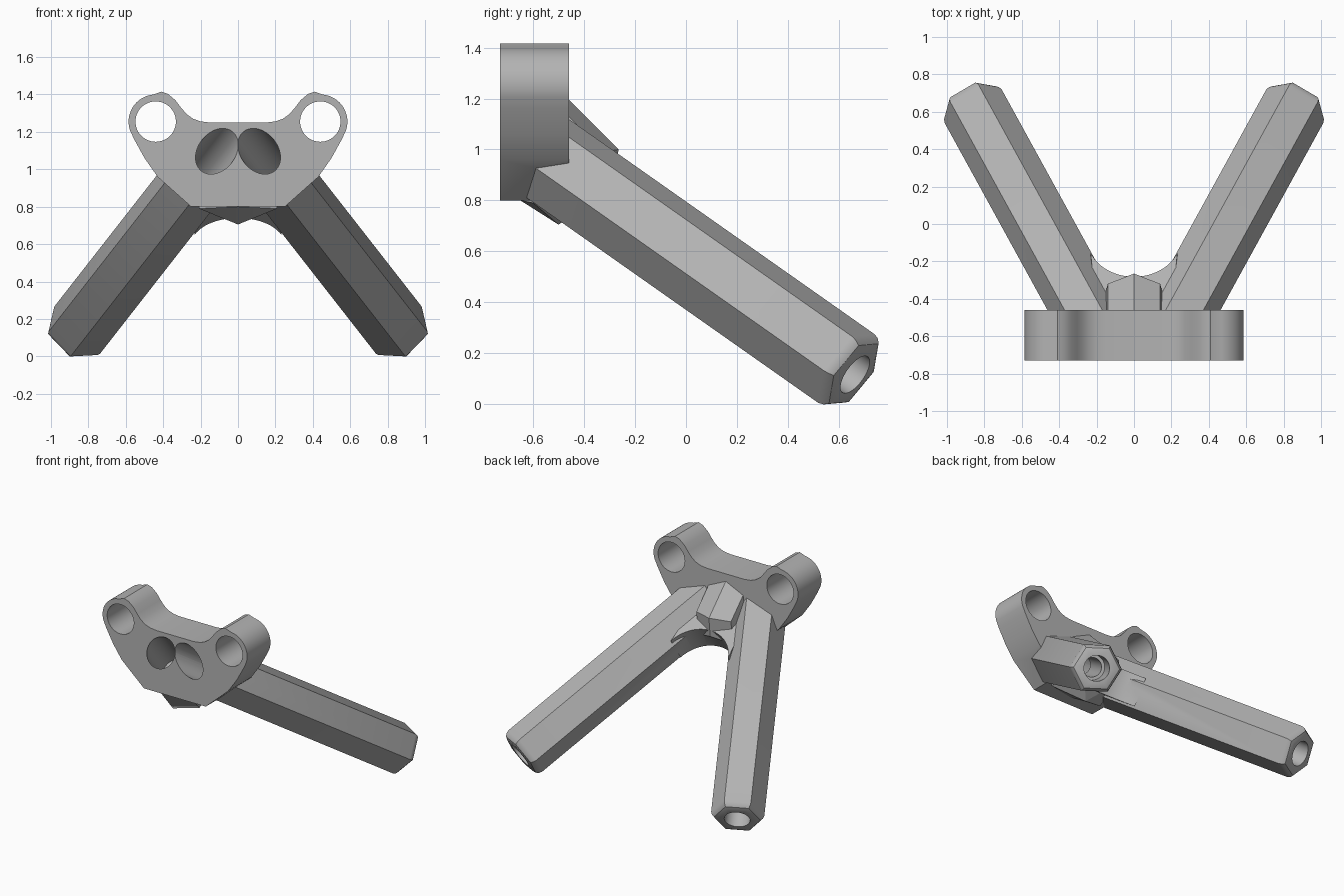
import bpy, bmesh
from math import sin, cos, radians, pi
from mathutils import Vector

cube = bpy.data.objects.get("Cube")
if cube:
    bpy.data.objects.remove(cube, do_unlink=True)

grey = bpy.data.materials.new("plain_grey")
grey.use_nodes = True
colour = (0.45, 0.45, 0.45, 1)
grey.diffuse_color = colour
grey.node_tree.nodes["Principled BSDF"].inputs["Base Color"].default_value = colour


def finish(name, bm):
    bmesh.ops.recalc_face_normals(bm, faces=bm.faces)
    mesh = bpy.data.meshes.new(name)
    bm.to_mesh(mesh)
    bm.free()
    mesh.materials.append(grey)
    obj = bpy.data.objects.new(name, mesh)
    bpy.context.collection.objects.link(obj)
    return obj


def loft(bm, rings):
    """Skin a list of equal point rings and cap both ends."""
    rows = [[bm.verts.new(p) for p in ring] for ring in rings]
    n = len(rows[0])
    for a, b in zip(rows, rows[1:]):
        for i in range(n):
            j = (i + 1) % n
            bm.faces.new((a[i], a[j], b[j], b[i]))
    bm.faces.new(rows[0])
    bm.faces.new(rows[-1])


def combine(base, other, operation):
    mod = base.modifiers.new("combine", "BOOLEAN")
    mod.operation = operation
    mod.solver = "EXACT"
    mod.object = other
    other.hide_render = True
    bpy.context.view_layer.objects.active = base
    bpy.ops.object.modifier_apply(modifier=mod.name)
    bpy.data.objects.remove(other, do_unlink=True)


# Axis frame of the left leg; the right one is mirrored
END = Vector((0.86, 0.63, 0.14))
AXIS = Vector((1, 1.82, -1.28)).normalized()
OUT = AXIS.cross(Vector((0, 0, 1))).normalized()
UP = OUT.cross(AXIS)


def leg_rings(side, steps, sides, turn=0.0):
    rings = []
    for t, r in steps:
        ring = []
        for i in range(sides):
            a = turn + 2 * pi * i / sides
            p = END + AXIS * t + (OUT * cos(a) + UP * sin(a)) * r
            ring.append((p.x * side, p.y, p.z))
        rings.append(ring)
    return rings


def make_leg(name, side):
    bm = bmesh.new()
    steps = [(-2.0, .177), (0, .177), (.022, .17), (.038, .155), (.045, .135)]
    loft(bm, leg_rings(side, steps, 6, radians(-3)))
    # trim the root so that it stays inside the plate
    for co, no in (((0, -.72, 0), (0, -1, 0)), ((0, 0, 1.2), (0, 0, 1))):
        geom = bm.verts[:] + bm.edges[:] + bm.faces[:]
        cut = bmesh.ops.bisect_plane(bm, geom=geom, plane_co=co, plane_no=no,
                                     clear_outer=True)["geom_cut"]
        edges = [e for e in cut if isinstance(e, bmesh.types.BMEdge)]
        bmesh.ops.contextual_create(bm, geom=edges)
    return finish(name, bm)


# Plate with two ears
half = [(.25, .8), (.43, .96), (.5, 1.06), (.555, 1.16)]
for i in range(17):
    a = radians(-20 + 105 * i / 16)
    half.append((.44 + .145 * cos(a), 1.255 + .145 * sin(a)))
half += [(.41, 1.415), (.375, 1.403), (.335, 1.37), (.305, 1.33),
         (.275, 1.295), (.24, 1.27), (.2, 1.256), (.15, 1.25)]
outline = half + [(-x, z) for x, z in reversed(half)]
bm = bmesh.new()
loft(bm, [[(x, y, z) for x, z in outline] for y in (-.73, -.46)])
bracket = finish("mounting_bracket", bm)

# Legs
for name, side in (("left_leg", 1), ("right_leg", -1)):
    combine(bracket, make_leg(name, side), "UNION")

# Rounded web in the crotch between the legs
web = [(-.2, .5), (.2, .5)]
for i in range(25):
    a = radians(-22 - 136 * i / 24)
    web.append((.25 * cos(a), .978 + .25 * sin(a)))
apex = Vector((0, -.935, 1.24))
along = Vector((0, .818, -.575))
normal = Vector((0, .575, .818))
bm = bmesh.new()
loft(bm, [[apex + along * s + normal * h + Vector((x, 0, 0)) for x, s in web]
          for h in (-.1, .1)])
combine(bracket, finish("crotch_web", bm), "UNION")

# Ridged lobe behind the plate
bm = bmesh.new()
for x, y, z in [(0, -.5, 1.235), (0, -.265, 1.0), (.14, -.5, 1.17),
                (.14, -.32, .99), (0, -.28, .86), (.14, -.34, .82),
                (0, -.5, .705), (.21, -.6, .79), (0, -.65, .8)]:
    for sx in ((x, -x) if x else (0,)):
        bm.verts.new((sx, y, z))
bmesh.ops.convex_hull(bm, input=bm.verts)
bmesh.ops.dissolve_limit(bm, angle_limit=radians(1), verts=bm.verts, edges=bm.edges)
combine(bracket, finish("centre_lobe", bm), "UNION")

# Stepped bores along the legs and round holes through the ears
bore = [(-2.06, .1), (-.6, .1), (-.6, .065), (-.15, .065), (-.15, .086), (.2, .086)]
for side in (1, -1):
    bm = bmesh.new()
    loft(bm, leg_rings(side, bore, 48))
    combine(bracket, finish("bore_cutter", bm), "DIFFERENCE")
    bm = bmesh.new()
    circle = [2 * pi * i / 48 for i in range(48)]
    loft(bm, [[(side * .44 + .108 * cos(a), y, 1.255 + .108 * sin(a)) for a in circle]
              for y in (-.9, -.3)])
    combine(bracket, finish("ear_cutter", bm), "DIFFERENCE")

bpy.ops.object.select_all(action="DESELECT")
bracket.select_set(True)
bpy.context.view_layer.objects.active = bracket
bpy.ops.object.shade_smooth_by_angle(angle=radians(25))
